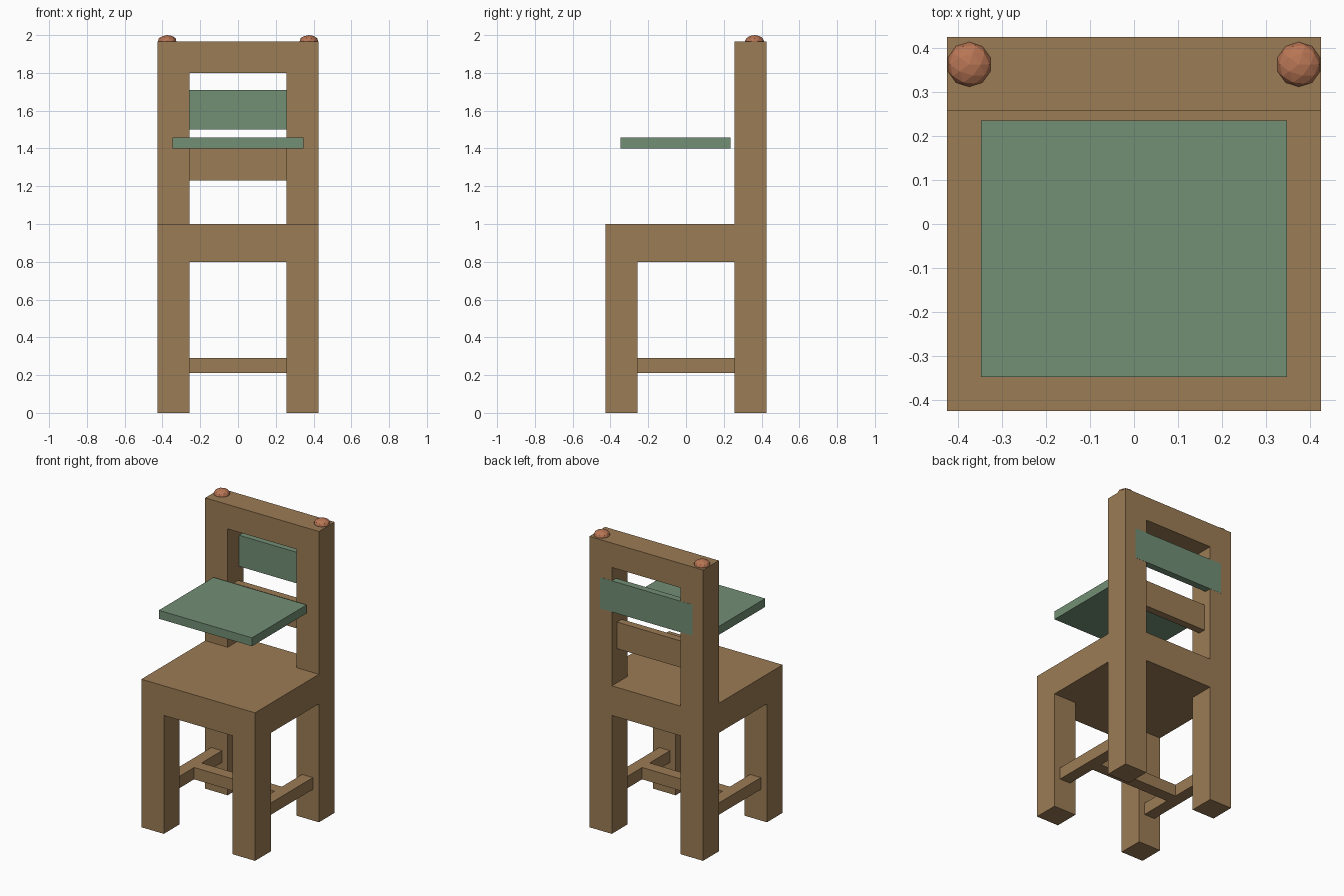
import bpy
import bmesh
from mathutils import Matrix, Vector

if "Cube" in bpy.data.objects:
    bpy.data.objects.remove(bpy.data.objects["Cube"], do_unlink=True)


def make_material(name, rgb):
    mat = bpy.data.materials.new(name)
    mat.use_nodes = True
    mat.diffuse_color = (*rgb, 1)
    mat.node_tree.nodes["Principled BSDF"].inputs["Base Color"].default_value = (*rgb, 1)
    return mat


wood = make_material("brown wood", (0.33, 0.20, 0.09))
green = make_material("sage green", (0.168, 0.275, 0.178))
copper = make_material("copper", (0.48, 0.18, 0.09))


def finish(name, bm, mat):
    mesh = bpy.data.meshes.new(name)
    bm.to_mesh(mesh)
    bm.free()
    mesh.materials.append(mat)
    obj = bpy.data.objects.new(name, mesh)
    bpy.context.scene.collection.objects.link(obj)
    return obj


def box(name, xs, ys, zs, mat=wood):
    """Box given by its (min, max) range on each axis."""
    low, high = (Vector(corner) for corner in zip(xs, ys, zs))
    bm = bmesh.new()
    bmesh.ops.create_cube(bm, size=1, matrix=Matrix.Translation((low + high) / 2)
                          @ Matrix.Diagonal((*(high - low), 1)))
    return finish(name, bm, mat)


OUT = 0.425      # outer half width of the chair
IN = 0.257       # inner side of legs and posts
SEAT_LOW, SEAT_TOP = 0.8, 1.0
TOP = 1.965
RAIL = (0.21, 0.29)

for side, s in (("left", 1), ("right", -1)):
    leg_x = sorted((s * IN, s * OUT))

    # Legs, the rear ones continuing up as back posts
    box(f"front_leg_{side}", leg_x, (-OUT, -IN), (0, SEAT_LOW))
    box(f"back_post_{side}", leg_x, (IN, OUT), (0, TOP))

    # Side stretcher between front and rear legs
    box(f"side_stretcher_{side}", sorted((s * 0.30, s * 0.38)), (-IN, IN), RAIL)

    # Flattened faceted knob on each post
    bm = bmesh.new()
    bmesh.ops.create_icosphere(bm, subdivisions=2, radius=1,
                               matrix=Matrix.Translation((s * 0.375, 0.363, 1.968))
                               @ Matrix.Diagonal((0.051, 0.051, 0.032, 1)))
    finish(f"post_knob_{side}", bm, copper)

# Seat and the rails joining the posts
box("seat", (-OUT, OUT), (-OUT, IN), (SEAT_LOW, SEAT_TOP))
box("seat_back_rail", (-IN, IN), (IN, OUT), (SEAT_LOW, SEAT_TOP))
box("top_rail", (-IN, IN), (IN, OUT), (1.8, TOP))
box("cross_stretcher", (-0.30, 0.30), (-0.04, 0.04), RAIL)

# Back slats: plain lower one, painted upper one flush with the rear
box("lower_slat", (-0.345, 0.345), (0.32, 0.37), (1.23, 1.41))
box("upper_slat", (-0.345, 0.345), (0.38, OUT + 0.0008), (1.5, 1.71), green)

# Floating seat pad
box("seat_pad", (-0.348, 0.348), (-0.348, 0.235), (1.4, 1.457), green)
